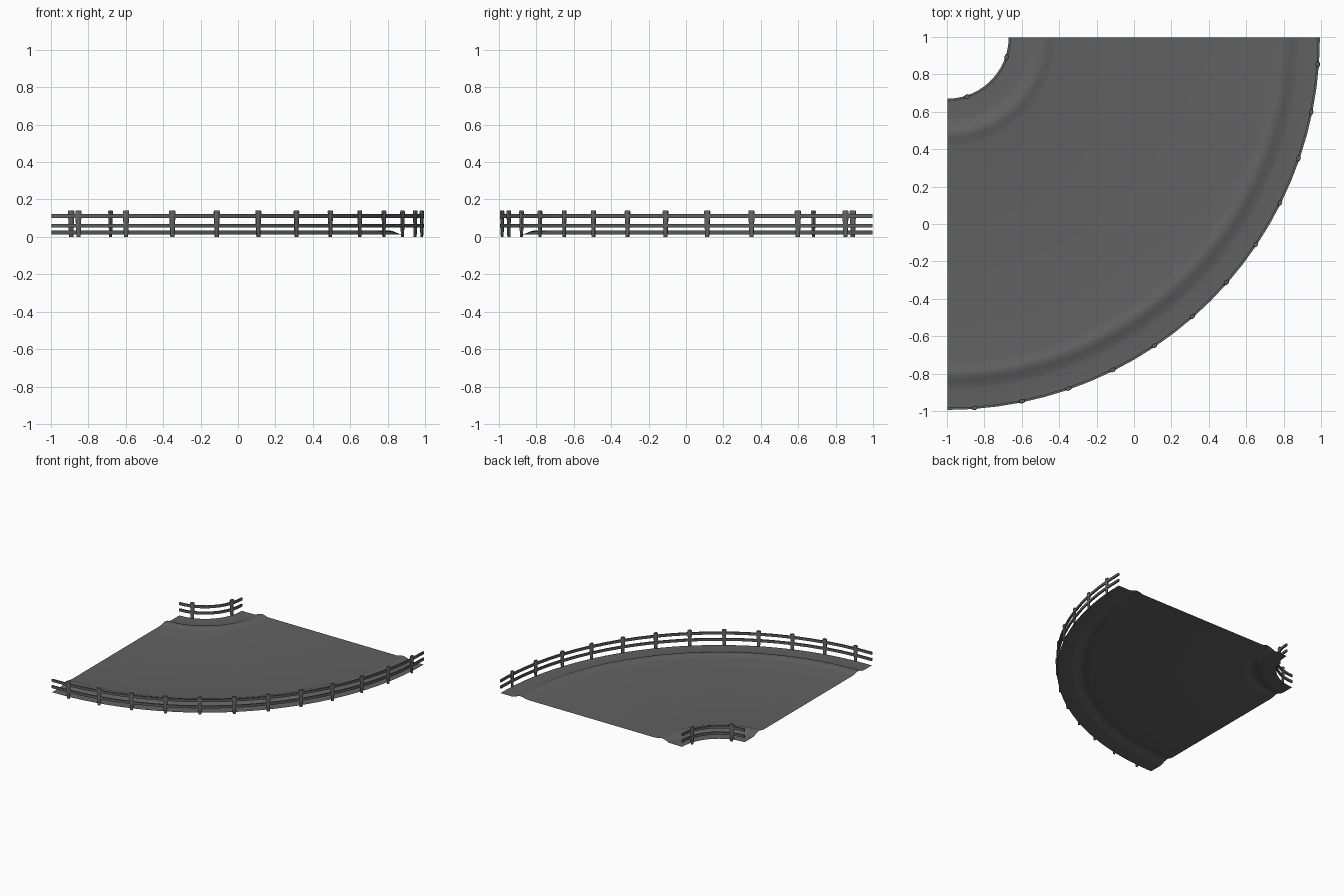
import bpy, bmesh
from math import sin, cos, radians, pi

if "Cube" in bpy.data.objects:
    bpy.data.objects.remove(bpy.data.objects["Cube"])

# Quarter-circle centre at the back left corner
CX, CY = -0.998, 0.998
INNER, OUTER = 0.334, 1.986


def material(name, rgb):
    m = bpy.data.materials.new(name)
    m.use_nodes = True
    m.diffuse_color = (*rgb, 1)
    m.node_tree.nodes["Principled BSDF"].inputs["Base Color"].default_value = (*rgb, 1)
    return m


GREY = material("dark grey", (0.12, 0.12, 0.12))


def place(r, angle, z):
    return (CX + r * cos(angle), CY - r * sin(angle), z)


def finish(name, bm):
    mesh = bpy.data.meshes.new(name)
    bm.to_mesh(mesh)
    bm.free()
    mesh.materials.append(GREY)
    ob = bpy.data.objects.new(name, mesh)
    bpy.context.collection.objects.link(ob)
    bpy.ops.object.select_all(action="DESELECT")
    ob.select_set(True)
    bpy.context.view_layer.objects.active = ob
    bpy.ops.object.shade_smooth_by_angle(angle=radians(35))
    return ob


def sweep(name, profile, closed, steps):
    """Sweep an (r, z) profile through the quarter turn."""
    bm = bmesh.new()
    rings = [[bm.verts.new(place(r, pi / 2 * i / steps, z)) for r, z in profile]
             for i in range(steps + 1)]
    n = len(profile)
    for a, b in zip(rings, rings[1:]):
        for j in range(n if closed else n - 1):
            k = (j + 1) % n
            bm.faces.new((a[j], b[j], b[k], a[k]))
    if closed:
        bm.faces.new(rings[0])
        bm.faces.new(rings[-1])
        bmesh.ops.recalc_face_normals(bm, faces=bm.faces)
    elif bm.faces[:]:
        bm.normal_update()
        if sum(f.normal.z for f in bm.faces) < 0:
            bmesh.ops.reverse_faces(bm, faces=bm.faces[:])
    return finish(name, bm)


# Road sheet: a rounded kerb and a low shoulder, mirrored about the mid radius
edge = [(0, 0.013), (0.10, 0.013), (0.125, 0.016), (0.155, 0.029),
        (0.18, 0.035), (0.20, 0.034), (0.225, 0.026), (0.25, 0.023)]
profile = [(INNER + d, z) for d, z in edge] + [(OUTER - d, z) for d, z in reversed(edge)]
sweep("road", profile, False, 36)


# Guard rails: two bars on each side
def rail(name, r, z, steps):
    w, h = 0.006, 0.01
    sweep(name, [(r - w, z - h), (r + w, z - h), (r + w, z + h), (r - w, z + h)], True, steps)


for level, z in (("lower", 0.06), ("upper", 0.112)):
    rail("outer_rail_" + level, OUTER, z, 24)
    rail("inner_rail_" + level, INNER, z, 12)


# Posts: oval stakes that narrow toward the ground
def post(name, r, angle):
    bm = bmesh.new()
    sides = 8
    rings = []
    for z, s in ((0, 0.65), (0.134, 1), (0.14, 0.85)):
        ring = []
        for i in range(sides):
            t = 2 * pi * (i + 0.5) / sides
            radial, along = 0.012 * s * cos(t), 0.018 * s * sin(t)
            x, y, _ = place(r + radial, angle, z)
            ring.append(bm.verts.new((x - along * sin(angle), y - along * cos(angle), z)))
        rings.append(ring)
    for a, b in zip(rings, rings[1:]):
        for j in range(sides):
            k = (j + 1) % sides
            bm.faces.new((a[j], a[k], b[k], b[j]))
    bm.faces.new(rings[0])
    bm.faces.new(rings[-1])
    bmesh.ops.recalc_face_normals(bm, faces=bm.faces)
    finish(name, bm)


for i in range(12):
    post(f"outer_post_{i + 1}", OUTER, radians(4.2 + 7.42 * i))
for i, a in enumerate((18.5, 71.5)):
    post(f"inner_post_{i + 1}", INNER, radians(a))
